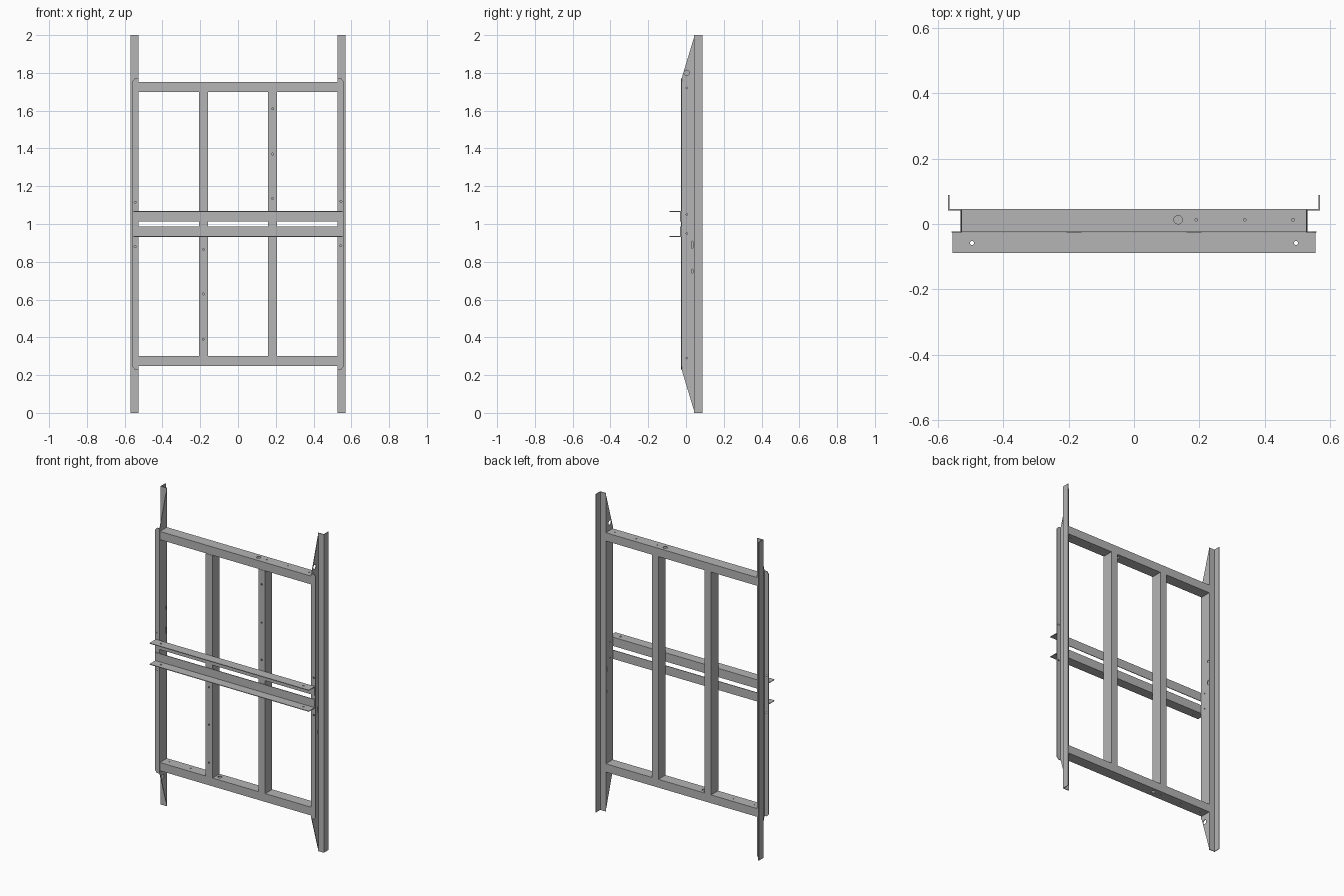
import bpy, bmesh, math
from mathutils import Matrix, Vector

cube = bpy.data.objects.get("Cube")
if cube:
    bpy.data.objects.remove(cube, do_unlink=True)

steel = bpy.data.materials.new("grey steel")
steel.use_nodes = True
grey = (0.46, 0.46, 0.46, 1)
steel.diffuse_color = grey
steel.node_tree.nodes["Principled BSDF"].inputs["Base Color"].default_value = grey

T = 0.004                      # sheet thickness
FRONT, BACK = -0.0265, 0.0455  # frame depth
AXES = {"x": (1, 2, 0), "y": (0, 2, 1), "z": (0, 1, 2)}


def prism(name, profile, axis, lo, hi):
    """Extrude a closed 2D outline along an axis."""
    a, b, c = AXES[axis]
    bm = bmesh.new()
    rings = []
    for level in (lo, hi):
        ring = []
        for u, v in profile:
            p = Vector((0, 0, 0))
            p[a], p[b], p[c] = u, v, level
            ring.append(bm.verts.new(p))
        bm.faces.new(ring)
        rings.append(ring)
    n = len(profile)
    for i in range(n):
        j = (i + 1) % n
        bm.faces.new((rings[0][i], rings[0][j], rings[1][j], rings[1][i]))
    bmesh.ops.recalc_face_normals(bm, faces=bm.faces)
    mesh = bpy.data.meshes.new(name)
    bm.to_mesh(mesh)
    bm.free()
    mesh.materials.append(steel)
    obj = bpy.data.objects.new(name, mesh)
    bpy.context.collection.objects.link(obj)
    return obj


def rect(u0, u1, v0, v1):
    return [(u0, v0), (u1, v0), (u1, v1), (u0, v1)]


def circle(u, v, r, stretch=1):
    steps = [math.tau * i / 16 for i in range(16)]
    return [(u + r * math.cos(t), v + r * stretch * math.sin(t)) for t in steps]


def cut(obj, cutter):
    """Subtract a cutter, bake the result and drop the cutter."""
    cutter.hide_render = True
    mod = obj.modifiers.new("cut", "BOOLEAN")
    mod.operation, mod.solver, mod.object = "DIFFERENCE", "EXACT", cutter
    bpy.context.view_layer.update()
    graph = bpy.context.evaluated_depsgraph_get()
    baked = bpy.data.meshes.new_from_object(obj.evaluated_get(graph))
    obj.modifiers.clear()
    obj.data = baked
    bpy.data.objects.remove(cutter, do_unlink=True)


def drill(obj, axis, holes, lo=-3, hi=3):
    for hole in holes:
        cut(obj, prism("hole_cutter", circle(*hole), axis, lo, hi))


# Half turn about the depth axis through the middle of the frame
half_turn = (Matrix.Translation((0, 0, 1)) @ Matrix.Rotation(math.pi, 4, "Y")
             @ Matrix.Translation((0, 0, -1)))


def repeat_turned(obj, name):
    twin = obj.copy()
    twin.data = obj.data.copy()
    twin.data.transform(half_turn)
    twin.name = twin.data.name = name
    bpy.context.collection.objects.link(twin)


# Side rail: tapered web
IN, OUT = 0.526, 0.568
web = prism("left_rail_web",
            [(BACK, 0.01), (BACK, 1.99), (0.04, 1.98), (FRONT, 1.76),
             (FRONT, 0.24), (0.04, 0.02)], "x", IN, IN + T)
drill(web, "x", [(0.004, 1.80, 0.014), (0.004, 1.72, 0.004), (0.004, 1.05, 0.004),
                 (0.004, 0.95, 0.004), (0.004, 0.29, 0.004),
                 (0.034, 0.89, 0.003, 7), (0.034, 0.75, 0.003, 4)])
repeat_turned(web, "right_rail_web")

# Side rail: full-height back angle
angle = prism("left_rail_back_angle",
              [(IN, BACK - T), (OUT, BACK - T), (OUT, 0.0885), (OUT - T, 0.0885),
               (OUT - T, BACK), (IN, BACK)], "z", 0, 2)
repeat_turned(angle, "right_rail_back_angle")

# Side rail: front flange with clipped outer corners
flange = prism("left_rail_front_flange",
               [(IN, 0.23), (0.546, 0.23), (0.558, 0.245), (0.558, 1.755),
                (0.546, 1.77), (IN, 1.77)], "y", FRONT, FRONT + T)
drill(flange, "y", [(0.545, 1.12, 0.005), (0.545, 0.885, 0.005)])
repeat_turned(flange, "right_rail_front_flange")

# Horizontal tubes at top and bottom
bar = prism("top_crossbar", rect(-0.024, BACK, 1.70, 1.752), "x", -IN, IN)
cut(bar, prism("bore", rect(-0.024 + T, BACK - T, 1.70 + T, 1.752 - T), "x", -1, 1))
drill(bar, "z", [(0.135, 0.013, 0.013), (0.19, 0.013, 0.004),
                 (0.338, 0.013, 0.004), (0.486, 0.013, 0.004)])
repeat_turned(bar, "bottom_crossbar")

# Vertical tubes between the crossbars
post = prism("left_upright", rect(0.16, 0.206, FRONT, BACK), "z", 0.30, 1.70)
cut(post, prism("bore", rect(0.16 + T, 0.206 - T, FRONT + T, BACK - T), "z", -1, 3))
drill(post, "y", [(0.183, z, 0.005) for z in (1.61, 1.37, 1.135)], -1, 0)
repeat_turned(post, "right_upright")

# Pair of angle strips across the middle of the front
strip = prism("upper_front_angle",
              [(FRONT, 1.013), (FRONT, 1.068), (-0.0885, 1.068), (-0.0885, 1.068 - T),
               (FRONT - T, 1.068 - T), (FRONT - T, 1.013)], "x", -0.554, 0.554)
drill(strip, "z", [(-0.495, -0.058, 0.006), (0.495, -0.058, 0.006)])
repeat_turned(strip, "lower_front_angle")
